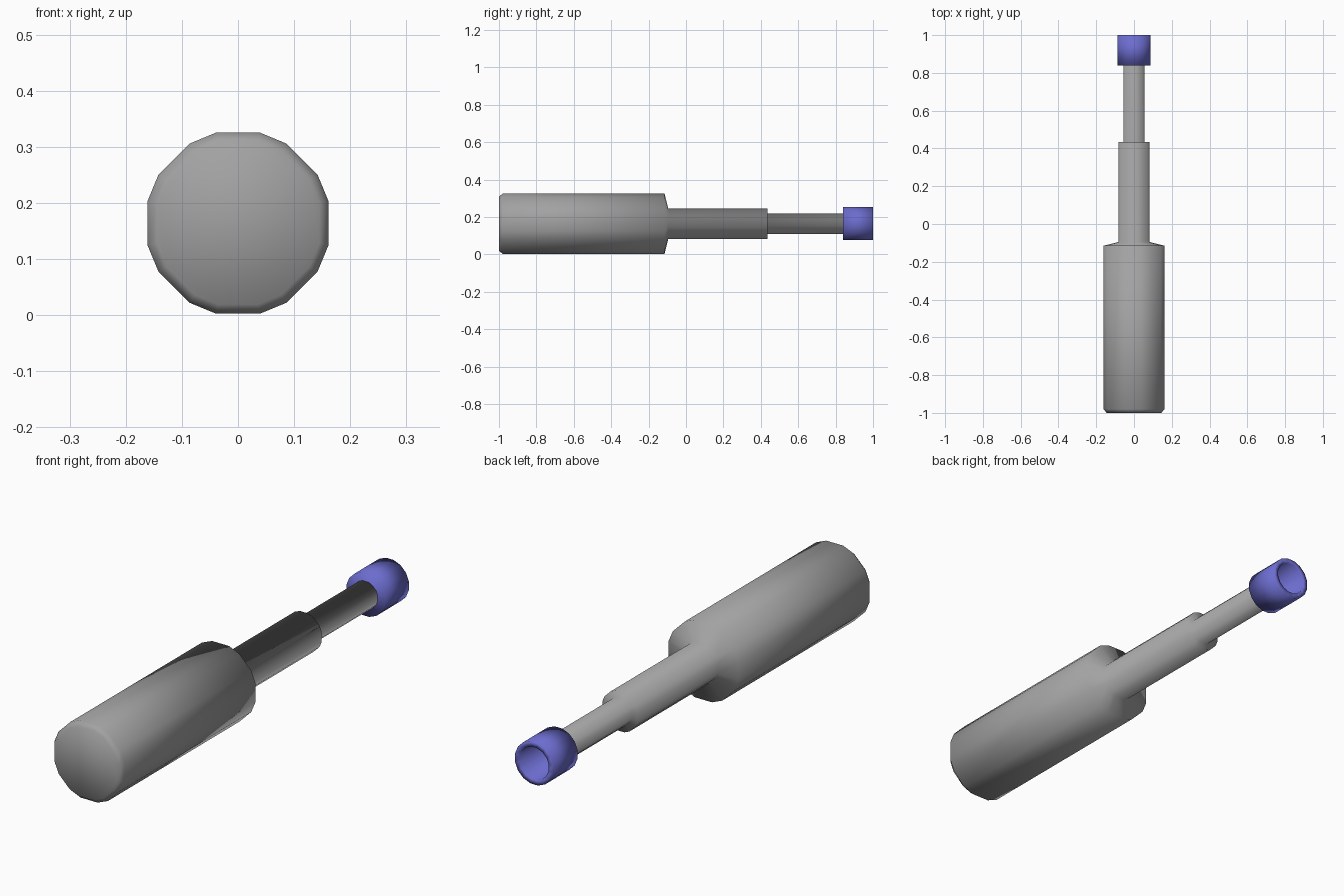
import bpy, bmesh, math

if "Cube" in bpy.data.objects:
    bpy.data.objects.remove(bpy.data.objects["Cube"])

CZ = 0.164  # height of the long axis


def material(name, rgb):
    m = bpy.data.materials.new(name)
    m.diffuse_color = (*rgb, 1)
    m.use_nodes = True
    m.node_tree.nodes["Principled BSDF"].inputs["Base Color"].default_value = m.diffuse_color
    return m


grey = material("grey metal", (0.36, 0.36, 0.36))
blue = material("blue tip", (0.15, 0.15, 0.62))

# octagon with bevelled corners, and a plain 16-sided circle
BEVELLED = [math.radians(45 * i + 22.5 + s) for i in range(8) for s in (-8.8, 8.8)]
ROUND = [math.radians(22.5 * i + 11.25) for i in range(16)]


def lathe(name, profile, angles, mat):
    """Rings of (y, radius) joined along y, closed by a cap at each end."""
    bm = bmesh.new()
    rings = [[bm.verts.new((r * math.cos(a), y, CZ + r * math.sin(a))) for a in angles]
             for y, r in profile]
    n = len(angles)
    for a, b in zip(rings, rings[1:]):
        for i in range(n):
            j = (i + 1) % n
            bm.faces.new((a[i], a[j], b[j], b[i]))
    bm.faces.new(rings[0])
    bm.faces.new(rings[-1])
    bmesh.ops.recalc_face_normals(bm, faces=bm.faces)
    for f in bm.faces:
        f.smooth = True
    me = bpy.data.meshes.new(name)
    bm.to_mesh(me)
    bm.free()
    me.materials.append(mat)
    ob = bpy.data.objects.new(name, me)
    bpy.context.collection.objects.link(ob)
    return ob


# handle with chamfered end, stepping down to the shaft and the thin rod
lathe("handle_and_shaft", [(-1, 0.149), (-0.98, 0.166), (-0.115, 0.166), (-0.095, 0.084),
                           (0.435, 0.084), (0.435, 0.057), (0.86, 0.057)], BEVELLED, grey)

# blue socket, open at the far end
lathe("socket_tip", [(0.84, 0.09), (1.0, 0.09), (1.0, 0.068), (0.88, 0.062)], ROUND, blue)
